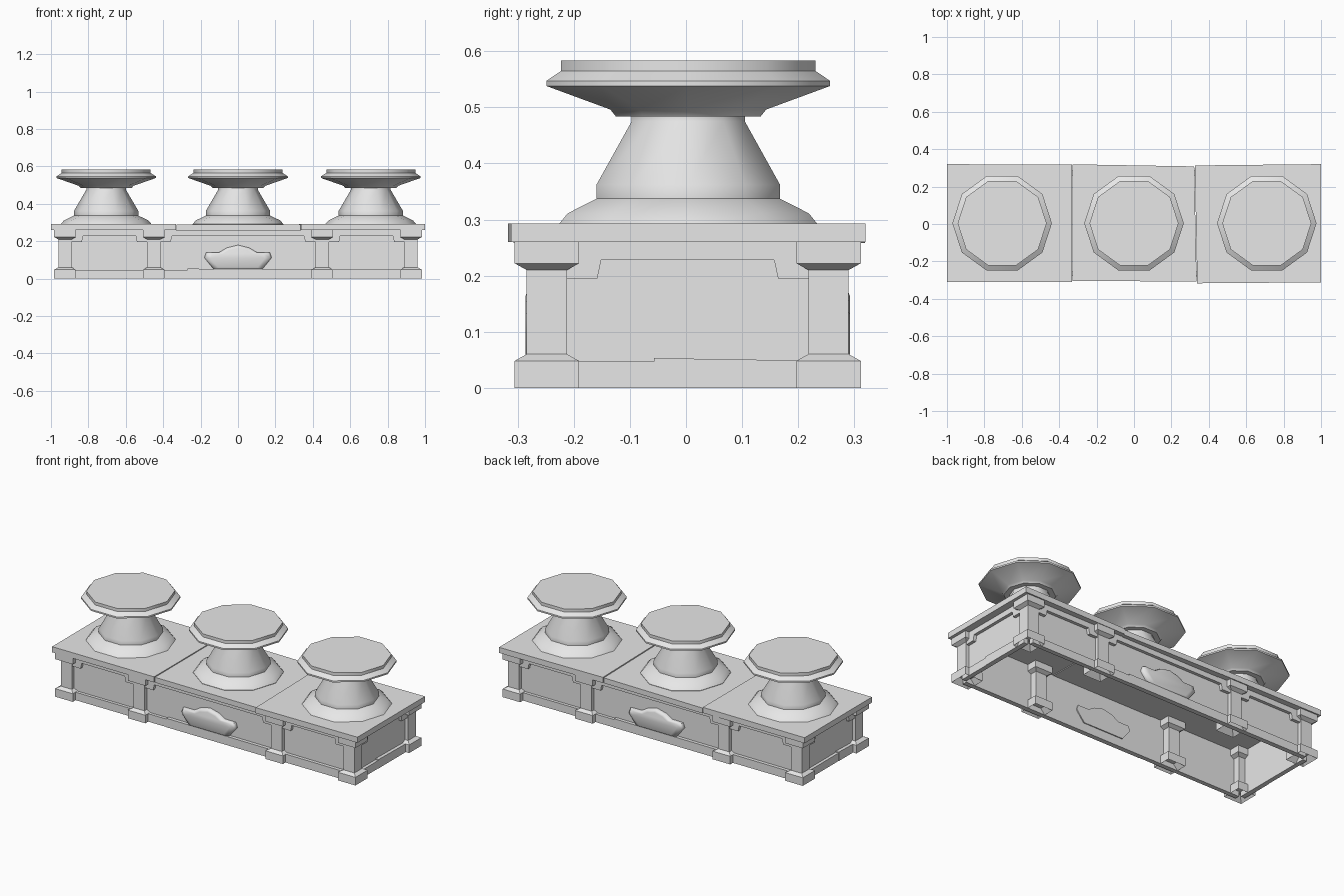
import bpy, bmesh
from math import cos, sin, pi, radians, sqrt

cube = bpy.data.objects.get("Cube")
if cube:
    bpy.data.objects.remove(cube, do_unlink=True)

stone = bpy.data.materials.new("grey_stone")
stone.use_nodes = True
GREY = (0.8, 0.8, 0.8, 1)
stone.diffuse_color = GREY
stone.node_tree.nodes["Principled BSDF"].inputs["Base Color"].default_value = GREY

SHIFT = 0.003          # body sits slightly towards the back
POST_Y = 0.251
POST_X = (-0.925, -0.45, 0.45, 0.925)


def finish(name, bm, smooth=None):
    bmesh.ops.recalc_face_normals(bm, faces=bm.faces)
    me = bpy.data.meshes.new(name)
    bm.to_mesh(me)
    bm.free()
    me.materials.append(stone)
    ob = bpy.data.objects.new(name, me)
    bpy.context.collection.objects.link(ob)
    if smooth:
        bpy.ops.object.select_all(action='DESELECT')
        ob.select_set(True)
        bpy.context.view_layer.objects.active = ob
        bpy.ops.object.shade_smooth_by_angle(angle=radians(smooth))
    return ob


def bridge(name, loops, smooth=None):
    """Skin a list of equal point loops and cap both ends."""
    bm = bmesh.new()
    rows = [[bm.verts.new(p) for p in loop] for loop in loops]
    n = len(rows[0])
    for a, b in zip(rows, rows[1:]):
        for i in range(n):
            j = (i + 1) % n
            bm.faces.new((a[i], a[j], b[j], b[i]))
    bm.faces.new(rows[0])
    bm.faces.new(rows[-1])
    return finish(name, bm, smooth)


def turned(name, profile, n, x, y, turn=0, smooth=None):
    """Stack n-sided rings given as (radius, height)."""
    loops = [[(x + r * cos(turn + 2 * pi * i / n), y + r * sin(turn + 2 * pi * i / n), z)
              for i in range(n)] for r, z in profile]
    return bridge(name, loops, smooth)


def slab(name, pts, place, d0, d1):
    return bridge(name, [[place(u, v, d) for u, v in pts] for d in (d0, d1)])


def rect(u0, u1, v0, v1):
    return [(u0, v0), (u1, v0), (u1, v1), (u0, v1)]


# Posts with flared foot and cap, hollow underneath
post = [(0.03, 0.03), (0.0575, 0), (0.0575, 0.048), (0.036, 0.06),
        (0.036, 0.21), (0.0575, 0.222), (0.0575, 0.26)]
post = [(h * sqrt(2), z) for h, z in post]
for row, y in (("front", -POST_Y), ("back", POST_Y)):
    for k, x in enumerate(POST_X):
        turned(f"{row}_post_{k + 1}", post, 4, x, y + SHIFT, pi / 4)

# Four sides: thin wall, base blocks and bracketed frieze between posts
sides = {
    "front": (lambda u, v, d: (u, SHIFT - d, v), 0.264, POST_X, -0.27),
    "back": (lambda u, v, d: (-u, SHIFT + d, v), 0.264, POST_X, -0.27),
    "left": (lambda u, v, d: (d, SHIFT + u, v), 0.94, (-POST_Y, POST_Y), -0.06),
    "right": (lambda u, v, d: (-d, SHIFT - u, v), 0.94, (-POST_Y, POST_Y), 0.06),
}
for side, (place, dist, posts, joint) in sides.items():
    end = posts[-1]
    slab(side + "_wall", rect(-end, end, 0, 0.26), place, dist - 0.008, dist)
    slab(side + "_base_a", rect(-end, joint, 0, 0.047), place, dist - 0.004, dist + 0.018)
    tall = [(joint, 0), (end, 0), (end, 0.048), (joint, 0.053)]
    slab(side + "_base_b", tall, place, dist - 0.004, dist + 0.02)
    for k, (a, b) in enumerate(zip(posts, posts[1:])):
        frieze = [(a, 0.26), (a, 0.195), (a + 0.09, 0.195), (a + 0.097, 0.228),
                  (b - 0.097, 0.228), (b - 0.09, 0.195), (b, 0.195), (b, 0.26)]
        slab(f"{side}_frieze_{k + 1}", frieze, place, dist - 0.004, dist + 0.018)

# Rounded crest plaque on the front and back
half = [(0.13, 0.05), (0.18, 0.112), (0.17, 0.14), (0.1, 0.141), (0.06, 0.165)]
crest = half + [(0, 0.18)] + [(-u, v) for u, v in reversed(half)]
for side in ("front", "back"):
    place = sides[side][0]
    loops = [[place(u * s, 0.1 + (v - 0.1) * s, d) for u, v in crest]
             for s, d in ((1, 0.25), (1, 0.272), (0.95, 0.284), (0.8, 0.289))]
    bridge(side + "_crest", loops, 60)

# Three slightly uneven top slabs
flat = lambda u, v, d: (u, v, d)
slab("right_top_slab", [(-1, -0.31), (-0.332, -0.31), (-0.332, 0.317), (-1, 0.32)],
     flat, 0.26, 0.293)
slab("middle_top_slab", [(-0.33, -0.305), (0.335, -0.307), (0.322, 0.308), (-0.33, 0.319)],
     flat, 0.258, 0.289)
slab("left_top_slab", [(0.338, -0.317), (1, -0.312), (1, 0.32), (0.325, 0.313)],
     flat, 0.26, 0.293)

# Ten-sided pedestals with a wide dish on a tapered stem
pedestal = [(0.243, 0.285), (0.243, 0.291), (0.226, 0.311), (0.172, 0.337), (0.172, 0.362),
            (0.106, 0.475), (0.106, 0.484), (0.136, 0.484), (0.146, 0.496),
            (0.266, 0.538), (0.266, 0.547), (0.238, 0.565), (0.238, 0.583)]
for name, x in (("right", -0.705), ("middle", 0), ("left", 0.71)):
    turned(name + "_pedestal", pedestal, 10, x, 0.004, 0, 37)
